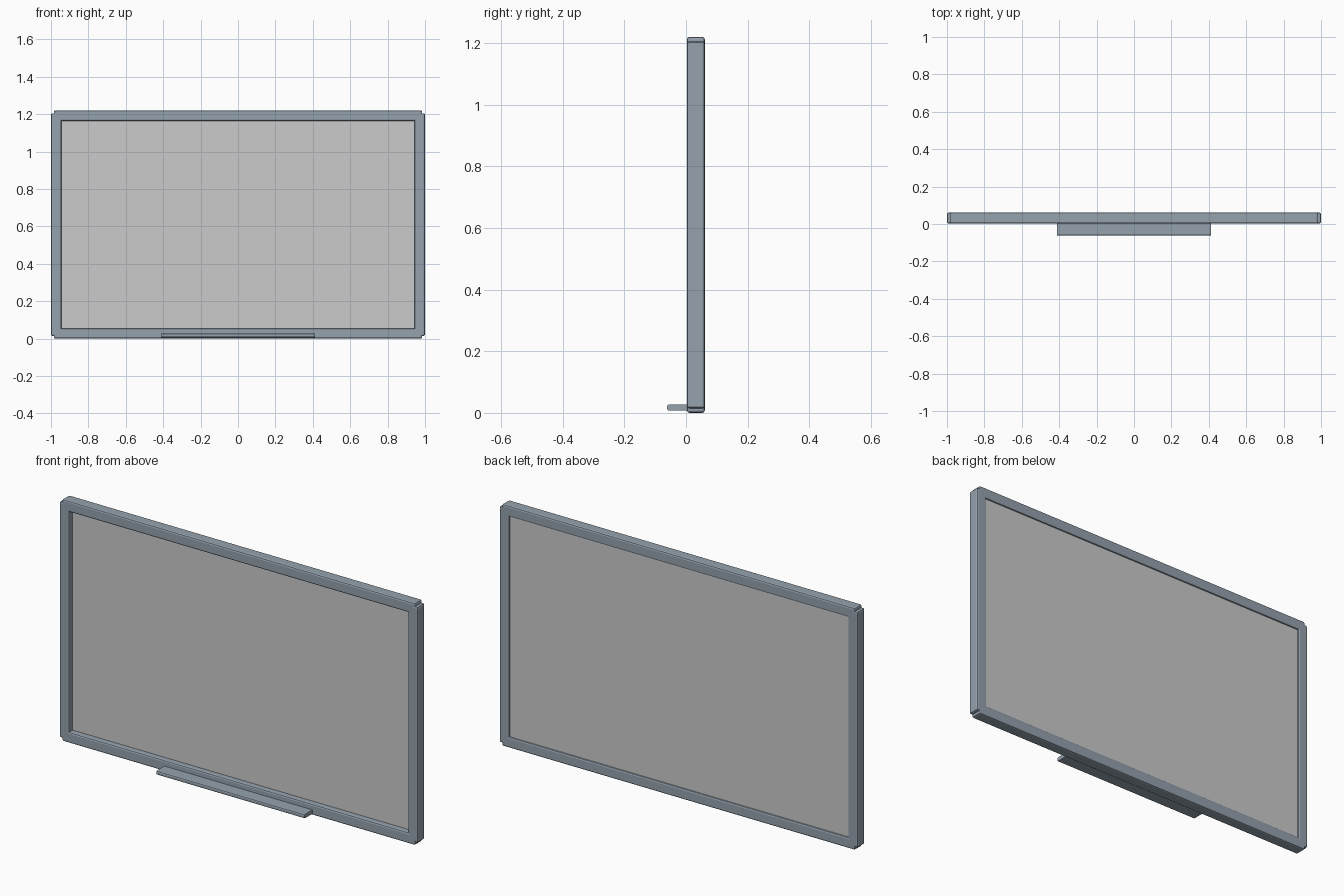
import bpy, bmesh

if "Cube" in bpy.data.objects:
    bpy.data.objects.remove(bpy.data.objects["Cube"])

W, H = 1.0, 1.22            # half width, height
BAR = 0.055                 # frame bar width
Y0, Y1 = 0.003, 0.061       # frame front and back
INSET = 0.015               # step at each corner


def box(name, lo, hi, bevel=0.0, long_axis=None, mat=None):
    """Box between two corners, chamfered everywhere or only along one axis."""
    bm = bmesh.new()
    bmesh.ops.create_cube(bm, size=1)
    for v in bm.verts:
        for i in range(3):
            v.co[i] = lo[i] + (v.co[i] + 0.5) * (hi[i] - lo[i])
    if bevel:
        edges = [e for e in bm.edges if long_axis is None or
                 abs(e.verts[0].co[long_axis] - e.verts[1].co[long_axis]) > 1e-5]
        bmesh.ops.bevel(bm, geom=edges, offset=bevel, segments=2,
                        profile=0.5, affect='EDGES')
    me = bpy.data.meshes.new(name)
    bm.to_mesh(me)
    bm.free()
    ob = bpy.data.objects.new(name, me)
    bpy.context.collection.objects.link(ob)
    if mat:
        me.materials.append(mat)
    return ob


metal = bpy.data.materials.new("frame_metal")
metal.diffuse_color = (0.30, 0.36, 0.42, 1)
metal.use_nodes = True
metal.node_tree.nodes["Principled BSDF"].inputs["Base Color"].default_value = metal.diffuse_color

# Horizontal frame bars
for name, z in (("bottom_bar", 0.0), ("top_bar", H - BAR)):
    box(name, (-W + INSET, Y0, z), (W - INSET, Y1, z + BAR), 0.008, mat=metal)

# Vertical frame bars
for name, x in (("left_bar", -W), ("right_bar", W - BAR)):
    box(name, (x, Y0, INSET), (x + BAR, Y1, H - INSET), 0.008, mat=metal)

# Writing surface, recessed at the front and nearly flush at the back
box("board_panel", (-W + 0.03, 0.032, 0.03), (W - 0.03, 0.054, H - 0.03))

# Pen tray, chamfered along its length only
box("pen_tray", (-0.413, -0.061, 0.007), (0.413, 0.012, 0.027),
    0.006, long_axis=0, mat=metal)
